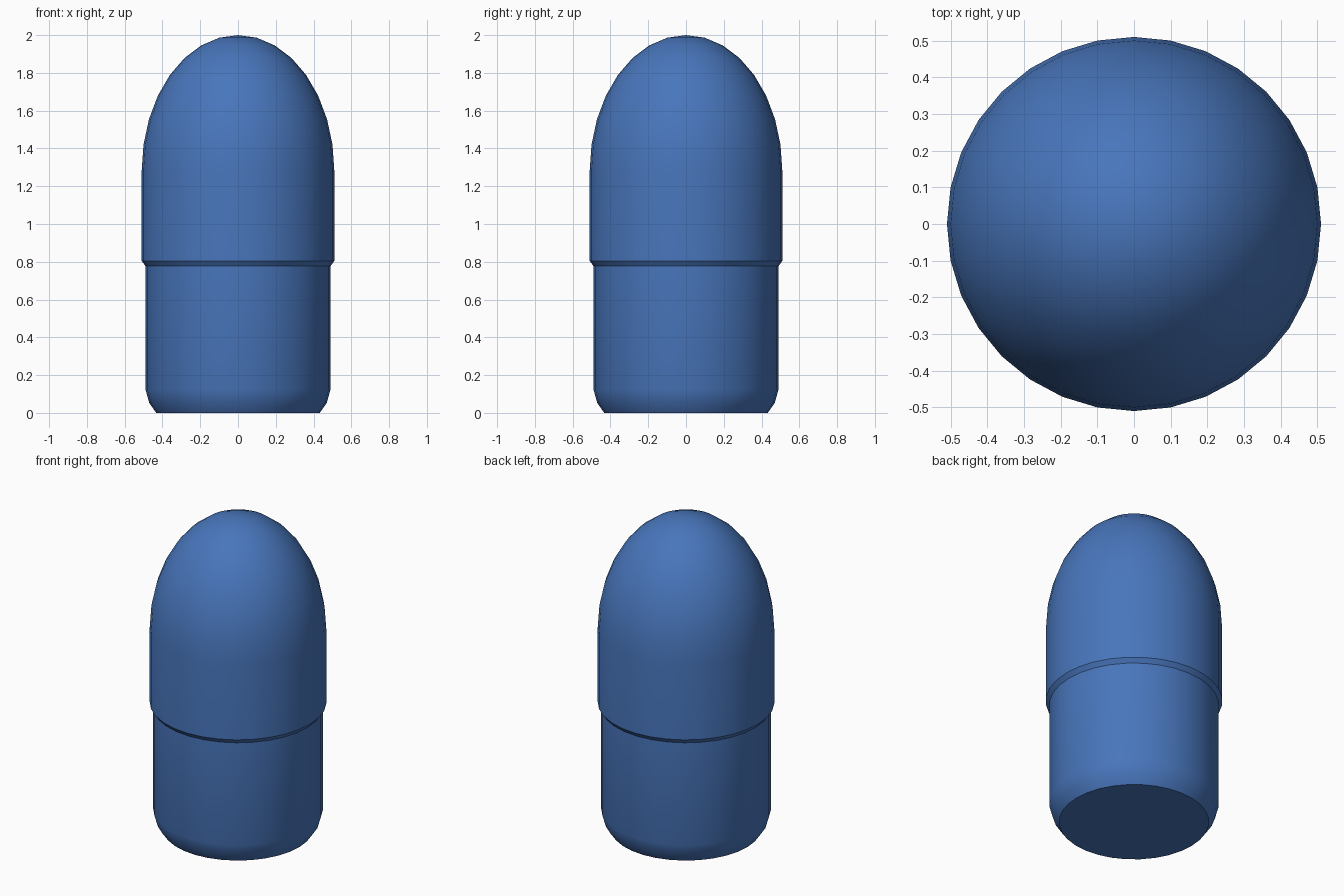
import bpy, bmesh, math

if "Cube" in bpy.data.objects:
    bpy.data.objects.remove(bpy.data.objects["Cube"])

SIDES = 32
RADIUS = 0.51        # upper shell
DOME_Z, DOME_H = 1.28, 0.72


def lathe(name, profile, mat):
    """Revolve an (r, z) profile around z; points with r = 0 become poles."""
    bm = bmesh.new()
    rings = []
    for r, z in profile:
        if r < 1e-6:
            rings.append([bm.verts.new((0, 0, z))])
        else:
            rings.append([bm.verts.new((r * math.cos(math.tau * i / SIDES),
                                        r * math.sin(math.tau * i / SIDES), z))
                          for i in range(SIDES)])
    for low, high in zip(rings, rings[1:]):
        for i in range(SIDES):
            j = (i + 1) % SIDES
            if len(high) == 1:
                bm.faces.new((low[i], low[j], high[0]))
            else:
                bm.faces.new((low[i], low[j], high[j], high[i]))
    bm.faces.new(rings[0][::-1])
    bmesh.ops.recalc_face_normals(bm, faces=bm.faces)
    mesh = bpy.data.meshes.new(name)
    bm.to_mesh(mesh)
    bm.free()
    mesh.materials.append(mat)
    obj = bpy.data.objects.new(name, mesh)
    bpy.context.collection.objects.link(obj)
    bpy.ops.object.select_all(action='DESELECT')
    obj.select_set(True)
    bpy.context.view_layer.objects.active = obj
    bpy.ops.object.shade_smooth_by_angle(angle=math.radians(30))
    return obj


blue = bpy.data.materials.new("blue")
blue.diffuse_color = (0.065, 0.18, 0.50, 1)
blue.use_nodes = True
blue.node_tree.nodes["Principled BSDF"].inputs["Base Color"].default_value = blue.diffuse_color

# Lower body with rounded base edge, then the step out to the wider shell
body = [(0.433, 0), (0.47, 0.053), (0.49, 0.125), (0.49, 0.777), (RADIUS, 0.805)]

# Elliptical dome on top of the wider shell
dome = []
for k in range(9):
    a = math.pi / 2 * k / 8
    dome.append((RADIUS * math.cos(a), DOME_Z + DOME_H * math.sin(a)))

lathe("capsule_shell", body + dome, blue)
